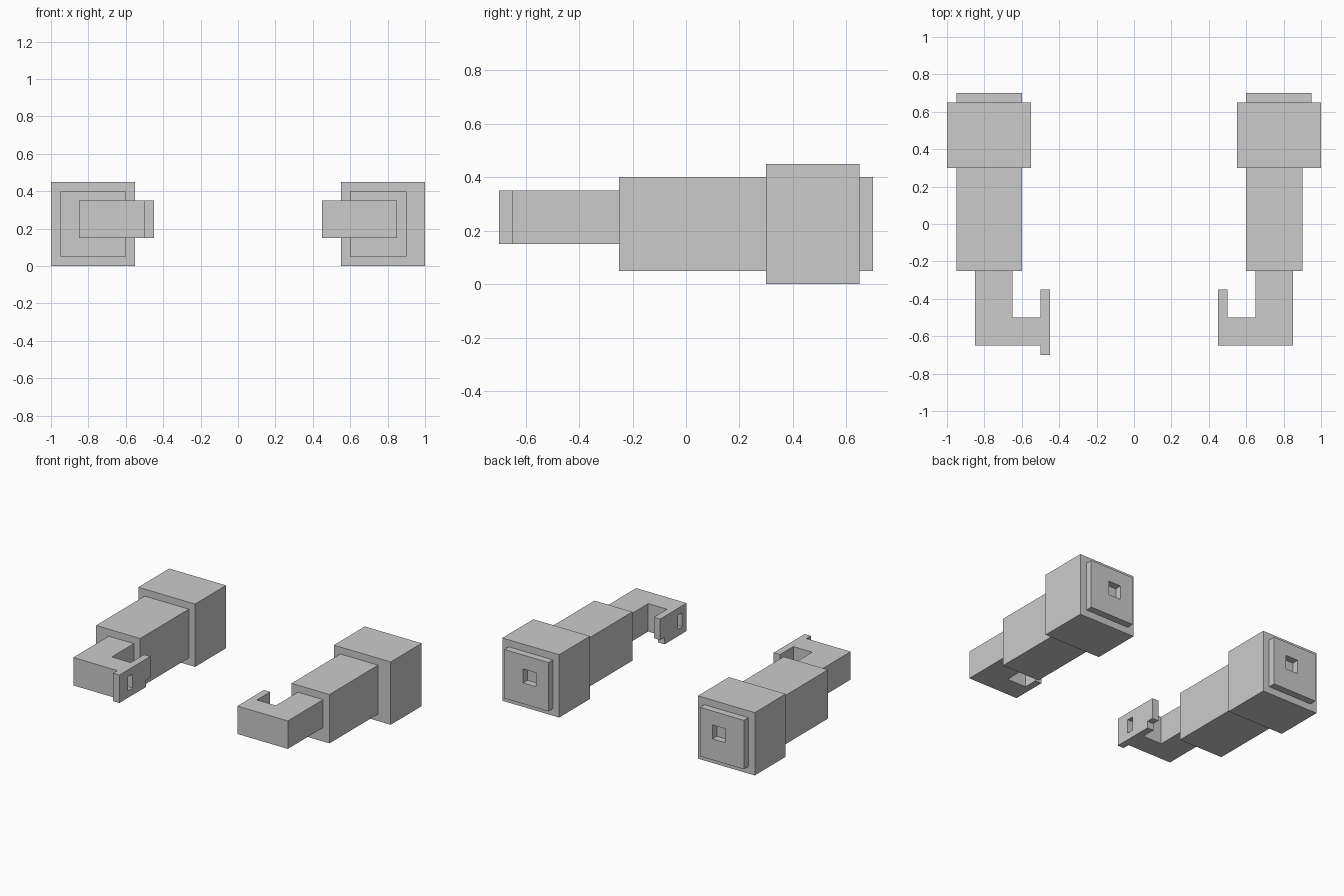
import bpy, bmesh

if "Cube" in bpy.data.objects:
    bpy.data.objects.remove(bpy.data.objects["Cube"])


def prism(name, profile, z0, z1):
    """Extrude an x/y outline from z0 to z1."""
    bm = bmesh.new()
    face = bm.faces.new([bm.verts.new((x, y, z0)) for x, y in profile])
    top = bmesh.ops.extrude_face_region(bm, geom=[face])["geom"]
    verts = [v for v in top if isinstance(v, bmesh.types.BMVert)]
    bmesh.ops.translate(bm, verts=verts, vec=(0, 0, z1 - z0))
    bmesh.ops.recalc_face_normals(bm, faces=bm.faces)
    mesh = bpy.data.meshes.new(name)
    bm.to_mesh(mesh)
    bm.free()
    obj = bpy.data.objects.new(name, mesh)
    bpy.context.collection.objects.link(obj)
    return obj


def box(name, s, x, y, z):
    """Box from ranges; s = -1 flips it to the left side."""
    a, b = s * x[0], s * x[1]
    return prism(name, [(a, y[0]), (b, y[0]), (b, y[1]), (a, y[1])], *z)


def cut(obj, cutter):
    mod = obj.modifiers.new("cut", "BOOLEAN")
    mod.operation, mod.solver, mod.object = "DIFFERENCE", "EXACT", cutter
    bpy.context.view_layer.objects.active = obj
    bpy.ops.object.modifier_apply(modifier=mod.name)
    bpy.data.objects.remove(cutter)


# side, outer x of the forearm, front end of the fingertip plate
for side, s, arm_x, tip_y in (("left", -1, 0.95, -0.70), ("right", 1, 0.90, -0.65)):
    # forearm and thick upper block
    box(side + "_forearm", s, (0.60, arm_x), (-0.25, 0.30), (0.05, 0.40))
    box(side + "_upper_block", s, (0.55, 1.0), (0.30, 0.65), (0.0, 0.45))

    # back plate with a square socket
    plate = box(side + "_back_plate", s, (0.60, 0.95), (0.65, 0.70), (0.05, 0.40))
    cut(plate, box("cutter", s, (0.70, 0.80), (0.60, 0.75), (0.20, 0.30)))

    # L-shaped hand
    hand = [(0.85, -0.25), (0.85, -0.65), (0.50, -0.65), (0.50, -0.50),
            (0.65, -0.50), (0.65, -0.25)]
    prism(side + "_hand", [(s * x, y) for x, y in hand], 0.15, 0.35)

    # finger plate with a slot and a notch under its tip
    finger = box(side + "_finger", s, (0.45, 0.50), (tip_y, -0.35), (0.15, 0.35))
    cut(finger, box("cutter", s, (0.40, 0.55), (-0.60, -0.55), (0.20, 0.30)))
    cut(finger, box("cutter", s, (0.40, 0.55), (-0.40, -0.30), (0.10, 0.20)))
